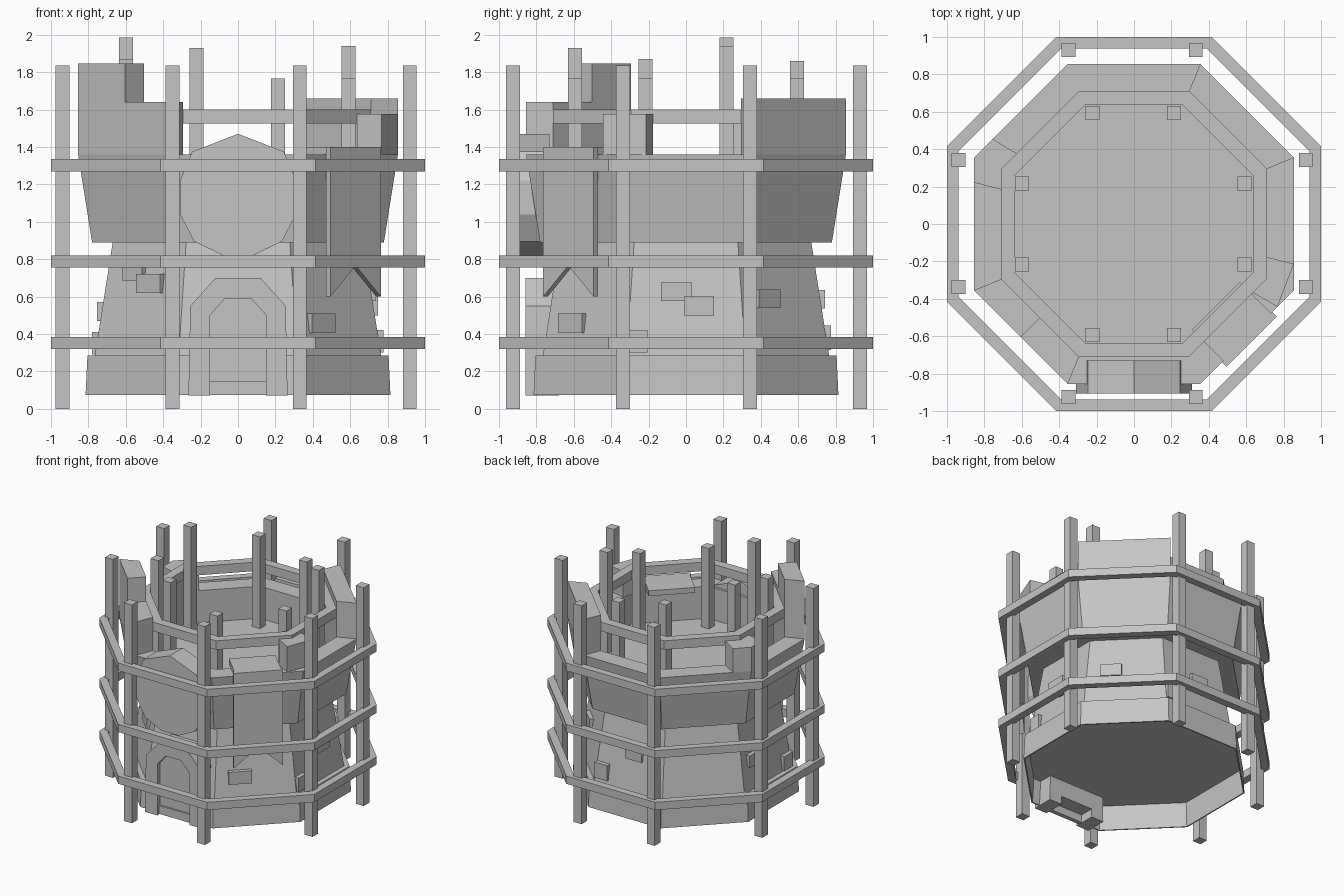
import bpy, bmesh, math
from mathutils import Matrix

cube = bpy.data.objects.get("Cube")
if cube:
    bpy.data.objects.remove(cube, do_unlink=True)

stone = bpy.data.materials.new("grey_stone")
stone.use_nodes = True
GREY = (0.56, 0.56, 0.56, 1)
stone.diffuse_color = GREY
stone.node_tree.nodes["Principled BSDF"].inputs["Base Color"].default_value = GREY


def finish(name, bm):
    bmesh.ops.recalc_face_normals(bm, faces=bm.faces)
    mesh = bpy.data.meshes.new(name)
    bm.to_mesh(mesh)
    bm.free()
    mesh.materials.append(stone)
    obj = bpy.data.objects.new(name, mesh)
    bpy.context.collection.objects.link(obj)
    return obj


def octagon(apothem, z):
    r = apothem / math.cos(math.pi / 8)
    return [(r * math.cos(math.radians(22.5 + 45 * k)),
             r * math.sin(math.radians(22.5 + 45 * k)), z) for k in range(8)]


def loft(name, profile, closed=False):
    """Stack octagons given as (apothem, z); cap the ends or close the loop."""
    bm = bmesh.new()
    rings = [[bm.verts.new(p) for p in octagon(a, z)] for a, z in profile]
    pairs = list(zip(rings, rings[1:]))
    if closed:
        pairs.append((rings[-1], rings[0]))
    else:
        bm.faces.new(rings[0])
        bm.faces.new(rings[-1])
    for low, high in pairs:
        for k in range(8):
            n = (k + 1) % 8
            bm.faces.new((low[k], low[n], high[n], high[k]))
    return finish(name, bm)


def prism(name, front, back):
    """Join two matching outlines into a solid."""
    bm = bmesh.new()
    f = [bm.verts.new(p) for p in front]
    b = [bm.verts.new(p) for p in back]
    bm.faces.new(f)
    bm.faces.new(b)
    for i in range(len(f)):
        n = (i + 1) % len(f)
        bm.faces.new((f[i], f[n], b[n], b[i]))
    return finish(name, bm)


def box(name, x0, x1, y0, y1, z0, z1):
    base = [(x0, y0), (x1, y0), (x1, y1), (x0, y1)]
    return prism(name, [(x, y, z0) for x, y in base], [(x, y, z1) for x, y in base])


def on_side(obj, angle):
    """Turn a part made for the front so that it sits on another side."""
    obj.data.transform(Matrix.Rotation(math.radians(angle), 4, "Z"))


def wall_block(name, a0, a1, top):
    """Raised piece of the parapet between two angles."""
    angles = [a0] + [22.5 + 45 * k for k in range(8) if a0 < 22.5 + 45 * k < a1] + [a1]

    def at(angle, apothem):
        off = (angle + 22.5) % 45 - 22.5
        r = apothem / math.cos(math.radians(off))
        return r * math.cos(math.radians(angle)), r * math.sin(math.radians(angle))
    plan = [at(a, 0.855) for a in angles] + [at(a, 0.71) for a in reversed(angles)]
    prism(name, [(x, y, 1.36) for x, y in plan], [(x, y, top) for x, y in plan])


# Tower: hollow plinth, tapered wall, flared top and sunken deck
loft("tower", [(0.795, 0.28), (0.805, 0.075), (0.815, 0.075), (0.805, 0.285),
               (0.765, 0.285), (0.67, 0.89), (0.78, 0.89), (0.855, 1.36),
               (0.71, 1.36), (0.71, 1.09)])

# Broken parapet
for i, (a0, a1, top) in enumerate([(-30, -14, 1.575), (22.5, 67.5, 1.66), (149, 165.5, 1.56),
                                   (202.5, 225, 1.845), (225, 247.5, 1.64)]):
    wall_block(f"parapet_block_{i + 1}", a0, a1, top)

# Scaffold rails
for i, z in enumerate((0.32, 0.755, 1.27)):
    loft(f"outer_rail_{i + 1}", [(1, z), (1, z + 0.065), (0.938, z + 0.065), (0.938, z)], True)
loft("inner_rail", [(0.71, 1.525), (0.71, 1.6), (0.635, 1.6), (0.635, 1.525)], True)


# Scaffold posts
def post(name, x, y, z0, z1):
    h = 0.037
    box(name, x - h, x + h, y - h, y + h, z0, z1)


def corner(k, long, short):
    """Point near octagon corner k, set by its larger and smaller offset."""
    a = math.radians(22.5 + 45 * k)
    c, s = math.cos(a), math.sin(a)
    x, y = (long, short) if abs(c) > abs(s) else (short, long)
    return math.copysign(x, c), math.copysign(y, s)


inner_tops = [1.94, 1.765, 1.86, 1.985, 1.87, 1.93, 1.765, 1.765]
for k in range(8):
    x, y = corner(k, 0.928, 0.34)
    post(f"outer_post_{k + 1}", x - 0.01, y + 0.003, 0, 1.835)
    x, y = corner(k, 0.594, 0.217)
    post(f"inner_post_{k + 1}", x - 0.004, y, 1.08, inner_tops[k])

# Crest above the door
half = [(0.245, 1.375), (0.31, 1.22), (0.31, 1.04), (0.235, 0.895), (0.08, 0.82)]
crest = [(0, 1.47)] + half + [(-x, z) for x, z in reversed(half)]
prism("front_crest", [(x, -0.905, z) for x, z in crest], [(x, -0.73, z) for x, z in crest])

# Door surround, leaf and step
outer = [(0.265, 0.07), (0.255, 0.55), (0.12, 0.7)]
inner = [(0.15, 0.07), (0.15, 0.5), (0.07, 0.59)]
outer += [(-x, z) for x, z in reversed(outer)]
inner += [(-x, z) for x, z in reversed(inner)]
for i in range(5):
    quad = [outer[i], outer[i + 1], inner[i + 1], inner[i]]
    prism(f"door_surround_{i + 1}", [(x, -0.858, z) for x, z in quad],
          [(x, -0.68, z) for x, z in quad])
prism("door_leaf", [(x, -0.82, max(z, 0.14)) for x, z in inner],
      [(x, -0.68, max(z, 0.14)) for x, z in inner])
box("door_step", -0.15, 0.15, -0.835, -0.8, 0.075, 0.145)

# Swallow-tailed banner draped over one corner side
tail = [(-0.19, 1.4), (0.19, 1.4), (0.19, 0.6), (0, 0.765), (-0.19, 0.6)]
on_side(prism("banner", [(x, -0.89, z) for x, z in tail],
              [(x, -0.855, z) for x, z in tail]), 45)
on_side(box("banner_fold", -0.18, 0.18, -0.87, -0.62, 1.355, 1.4), 45)

# Protruding stones: side angle, offset along the side, centre height, size
stones = [(45, -0.115, 0.458, 0.18, 0.105), (90, -0.05, 0.625, 0.165, 0.1),
          (90, 0.07, 0.55, 0.16, 0.1), (90, -0.255, 0.36, 0.1, 0.12),
          (135, -0.11, 0.588, 0.16, 0.1), (180, 0.03, 0.585, 0.15, 0.1),
          (180, -0.25, 0.38, 0.12, 0.13), (270, -0.15, 0.52, 0.16, 0.1),
          (270, 0.25, 0.35, 0.12, 0.12), (315, -0.08, 0.72, 0.15, 0.07),
          (315, 0.05, 0.67, 0.18, 0.1)]
for i, (angle, x, z, w, h) in enumerate(stones):
    y = -(0.81 - 0.157 * z)
    on_side(box(f"wall_stone_{i + 1}", x - w / 2, x + w / 2, y - 0.025, y + 0.08,
                z - h / 2, z + h / 2), angle)
